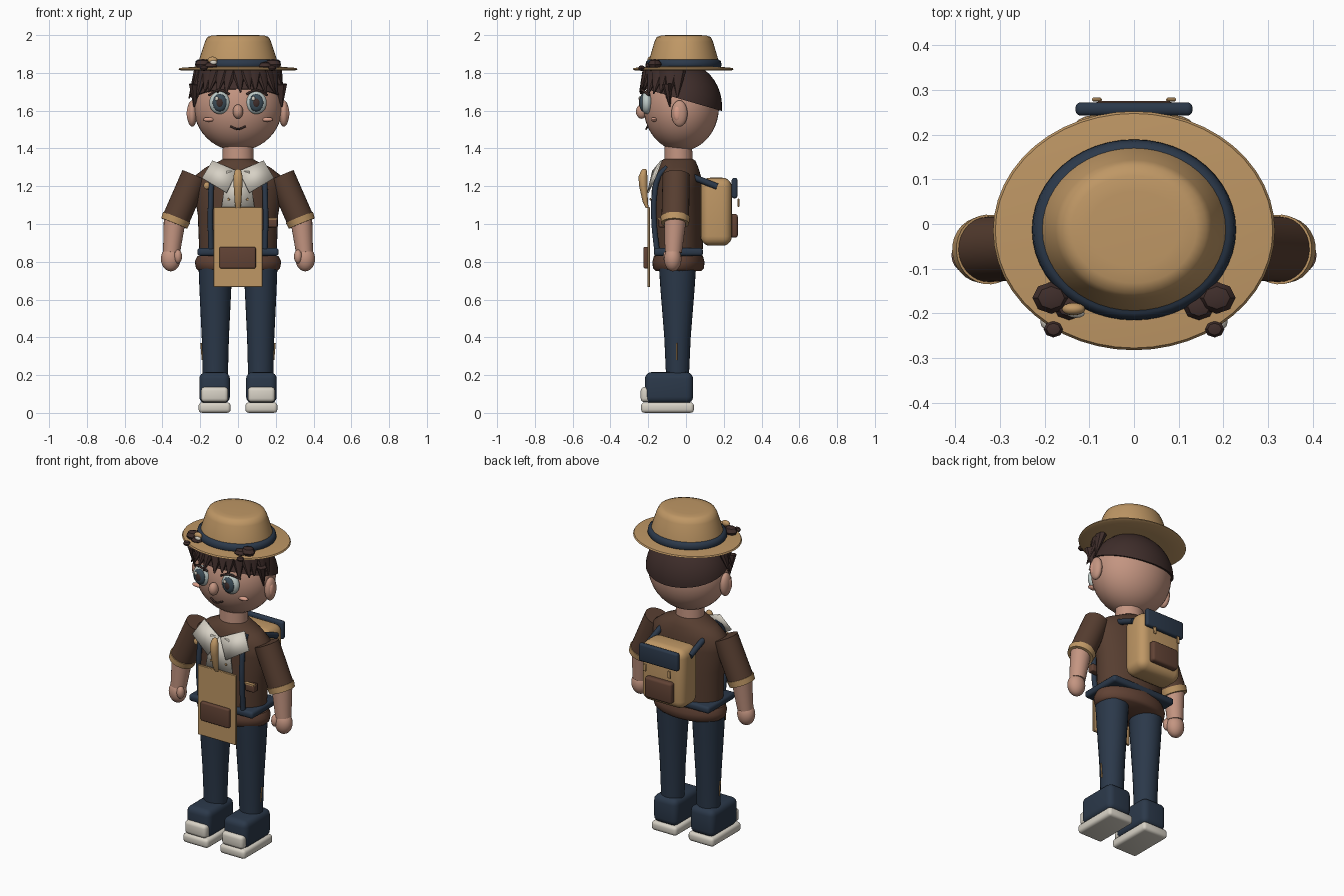
import bpy, bmesh, math, random
from mathutils import Vector, Matrix

random.seed(4)
if "Cube" in bpy.data.objects:
    bpy.data.objects.remove(bpy.data.objects["Cube"])


def colour(name, r, g, b):
    m = bpy.data.materials.new(name)
    m.use_nodes = True
    m.diffuse_color = (r, g, b, 1)
    m.node_tree.nodes["Principled BSDF"].inputs["Base Color"].default_value = (r, g, b, 1)
    return m


TAN = colour("straw tan", .52, .31, .13)
JACKET = colour("jacket brown", .095, .048, .03)
HAIR = colour("hair brown", .05, .027, .024)
NAVY = colour("navy cloth", .024, .04, .068)
SKIN = colour("skin", .55, .30, .22)
CREAM = colour("cream", .68, .64, .56)
EYE = colour("eye white", .52, .60, .58)
LEATHER = colour("leather brown", .12, .055, .035)
BLUSH = colour("blush", .68, .34, .25)
IRIS = colour("iris blue", .045, .075, .10)


def finish(name, bm, mat, angle=40):
    bmesh.ops.recalc_face_normals(bm, faces=bm.faces)
    me = bpy.data.meshes.new(name)
    bm.to_mesh(me)
    bm.free()
    me.materials.append(mat)
    me.shade_smooth()
    me.set_sharp_from_angle(angle=math.radians(angle))
    ob = bpy.data.objects.new(name, me)
    bpy.context.collection.objects.link(ob)
    return ob


def ball(name, c, r, mat, seg=32, cut=None):
    """Ellipsoid, optionally keeping only the part above a plane."""
    bm = bmesh.new()
    bmesh.ops.create_uvsphere(bm, u_segments=seg, v_segments=seg // 2, radius=1)
    bmesh.ops.transform(bm, verts=bm.verts, matrix=Matrix.Translation(c) @ Matrix.Diagonal((*r, 1)))
    if cut:
        geom = bm.verts[:] + bm.edges[:] + bm.faces[:]
        bmesh.ops.bisect_plane(bm, geom=geom, plane_co=cut[0], plane_no=cut[1], clear_inner=True)
        bmesh.ops.holes_fill(bm, edges=[e for e in bm.edges if e.is_boundary])
    return finish(name, bm, mat)


def box(name, c, size, mat, bevel=.01, segs=3):
    bm = bmesh.new()
    bmesh.ops.create_cube(bm, size=1)
    bmesh.ops.transform(bm, verts=bm.verts, matrix=Matrix.Translation(c) @ Matrix.Diagonal((*size, 1)))
    if bevel:
        bmesh.ops.bevel(bm, geom=bm.edges[:], offset=bevel, segments=segs, profile=.5, affect="EDGES")
    return finish(name, bm, mat)


def cone(name, p, q, r1, r2, mat, seg=24, flat=1):
    """Tapered cylinder running from p to q."""
    p, q = Vector(p), Vector(q)
    bm = bmesh.new()
    bmesh.ops.create_cone(bm, cap_ends=True, segments=seg, radius1=r1, radius2=r2, depth=(q - p).length)
    turn = (q - p).to_track_quat("Z", "Y").to_matrix().to_4x4()
    bmesh.ops.transform(bm, verts=bm.verts,
                        matrix=Matrix.Translation((p + q) / 2) @ turn @ Matrix.Diagonal((1, flat, 1, 1)))
    return finish(name, bm, mat)


def loft(name, rings, mat, x=0, y=0, seg=40, angle=40):
    """Stack of elliptical rings: height, x radius, y radius, optional y shift."""
    bm = bmesh.new()
    rows = []
    for z, rx, ry, *dy in rings:
        cy = y + (dy[0] if dy else 0)
        turns = [2 * math.pi * i / seg for i in range(seg)]
        rows.append([bm.verts.new((x + rx * math.cos(t), cy + ry * math.sin(t), z)) for t in turns])
    for a, b in zip(rows, rows[1:]):
        for i in range(seg):
            j = (i + 1) % seg
            bm.faces.new((a[i], a[j], b[j], b[i]))
    bm.faces.new(rows[0])
    bm.faces.new(rows[-1])
    return finish(name, bm, mat, angle)


def plate(name, pts, mat, thick=.009):
    bm = bmesh.new()
    bm.faces.new([bm.verts.new(p) for p in pts])
    ob = finish(name, bm, mat)
    mod = ob.modifiers.new("thickness", "SOLIDIFY")
    mod.thickness, mod.offset = thick, 0
    return ob


def tube(name, pts, r, mat):
    cu = bpy.data.curves.new(name, "CURVE")
    cu.dimensions, cu.bevel_depth, cu.use_fill_caps = "3D", r, True
    sp = cu.splines.new("BEZIER")
    sp.bezier_points.add(len(pts) - 1)
    for b, p in zip(sp.bezier_points, pts):
        b.co, b.handle_left_type, b.handle_right_type = p, "AUTO", "AUTO"
    cu.materials.append(mat)
    ob = bpy.data.objects.new(name, cu)
    bpy.context.collection.objects.link(ob)


# Hat
loft("hat_brim", [(1.812, .2, .17), (1.812, .3, .255), (1.818, .315, .267), (1.826, .31, .262),
                  (1.835, .2, .17)], TAN, y=-.015, seg=48)
loft("hat_crown", [(1.825, .215, .19), (1.88, .203, .18), (1.965, .175, .155), (1.99, .162, .143),
                   (1.998, .14, .12), (2, .1, .085)], TAN, y=-.012, seg=48, angle=60)
loft("hat_band", [(1.832, .222, .197), (1.842, .228, .202), (1.862, .224, .197), (1.872, .212, .186)],
     NAVY, y=-.013, seg=48, angle=60)
ball("hat_button", (-.135, -.19, 1.868), (.026, .014, .018), TAN, 16)
ball("hat_button_back", (-.13, -.2, 1.855), (.02, .01, .012), CREAM, 12)

# Head, face and ears
ball("head", (0, -.025, 1.622), (.235, .2, .235), SKIN, 40)
ball("nose", (0, -.235, 1.595), (.027, .03, .038), SKIN, 20)
loft("neck", [(1.31, .083, .075), (1.43, .08, .072)], SKIN, y=-.04)
tube("mouth", [(-.04, -.203, 1.517), (0, -.211, 1.503), (.04, -.203, 1.517)], .005, HAIR)
for s in (-1, 1):
    ball("ear", (s * .243, -.035, 1.585), (.027, .043, .07), SKIN, 24)
    ball("inner_ear", (s * .258, -.045, 1.585), (.014, .022, .042), BLUSH, 16)
    ball("eyeball", (s * .097, -.208, 1.642), (.055, .032, .06), EYE)
    ball("iris", (s * .097, -.229, 1.642), (.038, .018, .046), IRIS, 24)
    ball("pupil", (s * .097, -.239, 1.642), (.02, .011, .026), HAIR, 20)
    ball("eye_glint", (s * .097 - .016, -.245, 1.664), (.01, .006, .012), CREAM, 12)
    ball("cheek", (s * .155, -.17, 1.553), (.032, .016, .012), BLUSH, 16)
    tube("eyelash", [(s * .045, -.228, 1.687), (s * .095, -.236, 1.709), (s * .155, -.195, 1.682)], .006, HAIR)

# Hair: cap sliced by a tilted plane, pointed fringe and tufts over the brim
ball("hair_cap", (0, -.022, 1.622), (.245, .213, .235), HAIR, 40, cut=((0, -.11, 1.685), (0, .29, 1)))
for i in range(15):
    t = math.radians(-84 + 12 * i)
    x, y = .245 * math.sin(t), -.215 * math.cos(t)
    tip = random.uniform(1.69, 1.725) - .035 * abs(math.sin(t))
    cone("fringe_lock", (x * .84, y * .84 - .022, 1.81), (x * 1.02 + random.uniform(-.015, .015), y * 1.04 - .022, tip),
         .042, .004, HAIR, 8, .7)
for s in (-1, 1):
    cone("sideburn", (s * .225, -.1, 1.74), (s * .232, -.085, 1.62), .038, .004, HAIR, 8, .7)
    for x, y, z, r in ((.185, -.165, 1.845, .042), (.145, -.185, 1.835, .035), (.18, -.235, 1.825, .022)):
        ball("hair_tuft", (s * x, y, z), (r, r * .85, r * .7), HAIR, 8)

# Torso, hem and belt
loft("jacket", [(.78, .2, .125), (.9, .207, .13), (1.05, .213, .13), (1.18, .235, .126), (1.25, .235, .12),
                (1.3, .17, .105), (1.335, .095, .09), (1.345, .08, .075)], JACKET, y=-.04, angle=60)
loft("jacket_hem", [(.75, .205, .12), (.765, .222, .135), (.8, .229, .138), (.83, .215, .13)],
     LEATHER, y=-.04, angle=60)
box("belt", (0, -.04, .852), (.43, .26, .042), NAVY, .015)
box("side_pocket", (.178, -.125, 1.005), (.06, .04, .045), LEATHER, .006)
box("side_pocket_trim", (.178, -.14, 1.028), (.062, .02, .009), TAN, 0)
ball("lapel_pin", (-.165, -.165, 1.203), (.018, .01, .02), TAN, 12)

# Shirt, collar and tie
plate("shirt_front", [(-.09, -.182, 1.07), (.09, -.182, 1.07), (.06, -.172, 1.28), (-.06, -.172, 1.28)], CREAM)
for s in (-1, 1):
    plate("collar", [(s * .005, -.175, 1.28), (s * .135, -.13, 1.335), (s * .19, -.165, 1.243),
                     (s * .06, -.202, 1.165)], CREAM)
    ball("shirt_button", (s * .05, -.188, 1.13), (.007, .005, .007), TAN, 10)
loft("tie", [(1.085, .013, .008, .02), (1.12, .018, .014, .01), (1.2, .023, .022, 0), (1.25, .025, .024, -.002),
             (1.285, .016, .014, .004), (1.292, .006, .006, .006)], TAN, y=-.226, seg=16, angle=60)

# Apron panel with pouch
box("apron_panel", (0, -.198, .878), (.258, .014, .425), TAN, .003, 1)
box("apron_pouch", (-.002, -.212, .822), (.192, .026, .115), LEATHER, .009)

# Arms
for s in (-1, 1):
    y = -.052
    cone("sleeve", (s * .228, y, 1.257), (s * .331, y - .005, 1.02), .072, .073, JACKET, 28)
    cone("cuff", (s * .325, y - .005, 1.035), (s * .338, y - .006, 1.003), .078, .074, TAN, 28)
    cone("forearm", (s * .335, y - .005, 1.02), (s * .352, y - .015, .85), .058, .045, SKIN)
    ball("hand", (s * .356, y - .018, .815), (.052, .046, .066), SKIN, 24)
    ball("thumb", (s * .318, y - .045, .828), (.022, .024, .037), SKIN, 16)

# Legs and shoes
for s in (-1, 1):
    x = s * .12
    loft("trouser_leg", [(.18, .066, .06), (.4, .072, .07), (.65, .084, .09), (.8, .09, .1)], NAVY, x=x, y=-.045, seg=28)
    box("shoe_sole", (x + s * .004, -.098, .028), (.17, .28, .055), CREAM, .018)
    box("shoe_upper", (x + s * .004, -.09, .133), (.162, .255, .165), NAVY, .035, 4)
    box("toe_cap", (x + s * .004, -.205, .097), (.144, .07, .08), CREAM, .02)
    cone("trouser_seam", (s * .188, -.05, .28), (s * .196, -.05, .37), .004, .004, TAN, 8)

# Backpack with flap, pocket, buckles and shoulder straps
box("backpack", (0, .16, 1.065), (.29, .165, .36), TAN, .05, 5)
box("backpack_flap", (0, .257, 1.19), (.262, .03, .108), NAVY, .012)
box("backpack_pocket", (0, .252, .99), (.18, .045, .125), LEATHER, .014)
for s in (-1, 1):
    box("backpack_buckle", (s * .083, .278, 1.112), (.022, .009, .045), TAN, .003, 1)
    tube("chest_strap", [(s * .143, -.155, .87), (s * .146, -.168, 1), (s * .144, -.168, 1.14),
                         (s * .138, -.145, 1.25), (s * .125, -.1, 1.3)], .015, NAVY)
    cone("back_strap", (s * .142, .04, 1.248), (s * .142, .165, 1.198), .017, .017, NAVY, 12)
